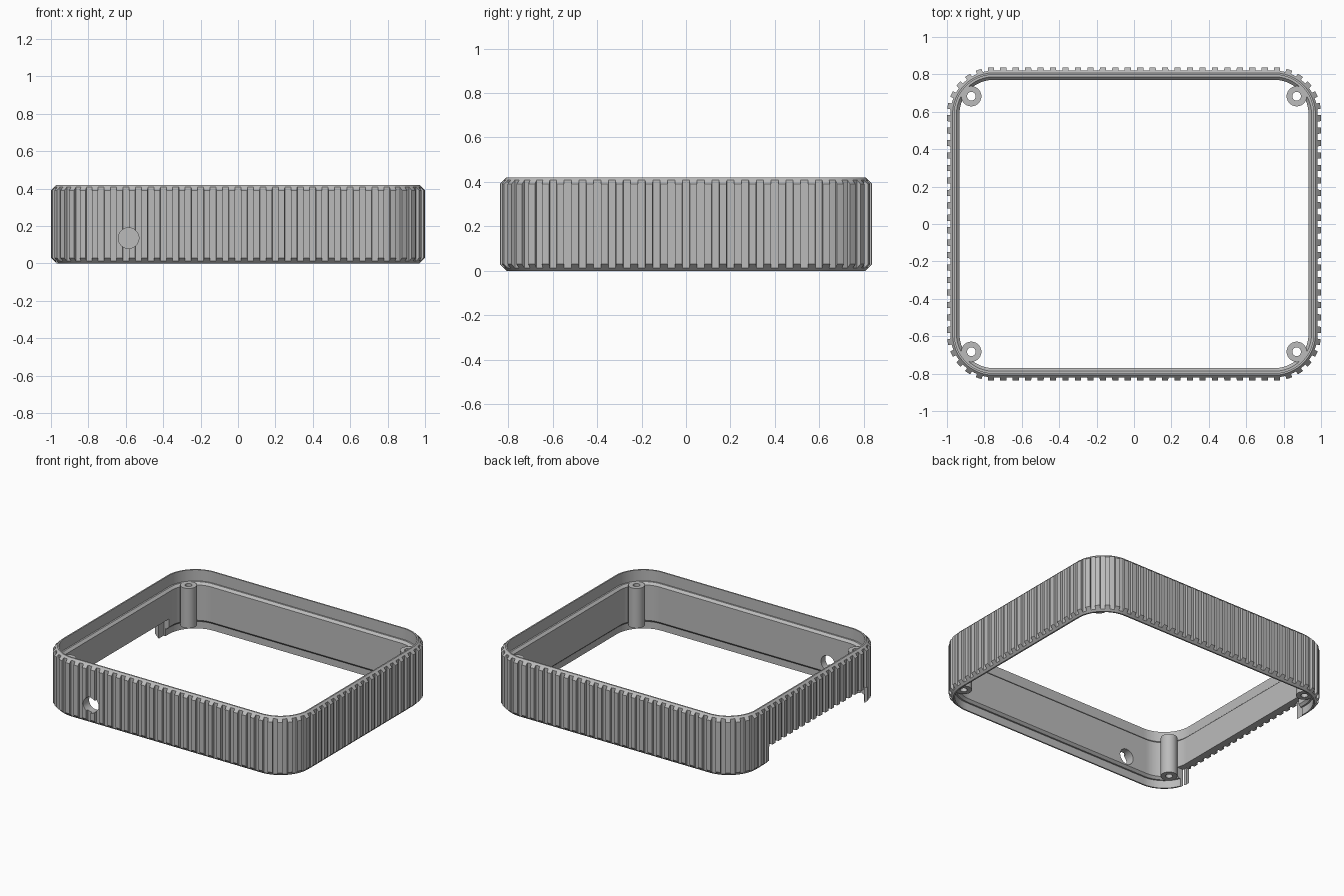
import bpy, bmesh, math
from mathutils import Vector

cube = bpy.data.objects.get("Cube")
if cube:
    bpy.data.objects.remove(cube, do_unlink=True)

# Main sizes
HX, HY, H, R = 1.0, 0.838, 0.42, 0.25
RIBS = 104
LEDGE = 0.055           # lower ledge height
LEDGE_TOP = 0.34        # upper ledge height

grey = bpy.data.materials.new("plain_grey")
grey.use_nodes = True
grey.diffuse_color = (0.5, 0.5, 0.5, 1)
grey.node_tree.nodes["Principled BSDF"].inputs["Base Color"].default_value = (0.5, 0.5, 0.5, 1)


def make_object(name, bm):
    bmesh.ops.recalc_face_normals(bm, faces=bm.faces)
    mesh = bpy.data.meshes.new(name)
    bm.to_mesh(mesh)
    bm.free()
    mesh.materials.append(grey)
    obj = bpy.data.objects.new(name, mesh)
    bpy.context.collection.objects.link(obj)
    return obj


def activate(obj):
    bpy.ops.object.select_all(action='DESELECT')
    obj.select_set(True)
    bpy.context.view_layer.objects.active = obj


def loft(name, sections):
    """Skin a closed chain of closed sections."""
    bm = bmesh.new()
    rows = [[bm.verts.new(p) for p in section] for section in sections]
    for i, row in enumerate(rows):
        nxt = rows[(i + 1) % len(rows)]
        for j in range(len(row)):
            k = (j + 1) % len(row)
            bm.faces.new((row[j], nxt[j], nxt[k], row[k]))
    return make_object(name, bm)


# Rounded rectangle walked by arc length, starting at the middle of the front
AX, AY, ARC = HX - R, HY - R, R * math.pi / 2
PERIMETER = 4 * (AX + AY + ARC)


def outline(s):
    """Point on the outer outline and its outward normal."""
    quarter = PERIMETER / 4
    q, t = divmod(s % PERIMETER, quarter)
    mirrored = q % 2 == 1
    if mirrored:
        t = quarter - t
    if t < AX:
        p, n = Vector((t, -HY)), Vector((0, -1))
    elif t < AX + ARC:
        a = (t - AX) / R
        n = Vector((math.sin(a), -math.cos(a)))
        p = Vector((AX, -AY)) + n * R
    else:
        p, n = Vector((HX, -AY + t - AX - ARC)), Vector((1, 0))
    sx = 1 if q < 2 else -1
    sy = 1 if q in (0, 3) else -1
    flip = Vector((sx, sy))
    return p * flip, n * flip


def profile(depth):
    """Wall section as offset and height; depth is the groove depth."""
    bevel, lip, ledge, wall = 0.03, -0.04, -0.051, -0.067
    step = bevel - depth
    cut = ledge - wall
    return [(-bevel, 0), (-depth, step), (-depth, H - step), (-bevel, H),
            (lip, H), (lip, LEDGE_TOP), (ledge, LEDGE_TOP), (wall, LEDGE_TOP - cut),
            (wall, LEDGE + cut), (ledge, LEDGE), (lip, LEDGE), (lip, 0)]


# Ribbed frame
pitch = PERIMETER / RIBS
eps = 0.0006
sections = []
for i in range(RIBS):
    for start, depth in ((0.25, 0.0), (0.75, 0.018)):
        for f in (0, 0.25, 0.5):
            s = (i + start + f) * pitch + (eps if f == 0 else -eps if f == 0.5 else 0)
            p, n = outline(s)
            sections.append([(*(p + n * d), z) for d, z in profile(depth)])
frame = loft("ribbed_frame", sections)


def box(name, lo, hi):
    bm = bmesh.new()
    bmesh.ops.create_cube(bm, size=1)
    for v in bm.verts:
        v.co = [a + (c + 0.5) * (b - a) for a, b, c in zip(lo, hi, v.co)]
    return make_object(name, bm)


def rod(name, x, z, radius):
    bm = bmesh.new()
    bmesh.ops.create_cone(bm, cap_ends=True, segments=48, radius1=radius, radius2=radius, depth=0.3)
    for v in bm.verts:
        v.co = (x + v.co.x, v.co.z - HY, z + v.co.y)
    return make_object(name, bm)


# Cable hole in the front wall and stepped notch in the -x wall
cutters = [rod("hole_cutter", -0.585, 0.135, 0.055),
           box("notch_cutter", (-1.1, -0.63, -0.1), (-0.90, 0.49, 0.13)),
           box("notch_step_cutter", (-0.972, -0.66, -0.1), (-0.92, 0.55, 0.13))]
for cutter in cutters:
    cutter.hide_render = True
    mod = frame.modifiers.new(cutter.name, 'BOOLEAN')
    mod.operation = 'DIFFERENCE'
    mod.solver = 'EXACT'
    mod.object = cutter
    activate(frame)
    bpy.ops.object.modifier_apply(modifier=mod.name)
    bpy.data.objects.remove(cutter, do_unlink=True)

# Screw posts in the corners
posts = []
for sx, side in ((-1, "right"), (1, "left")):
    for sy, end in ((-1, "front"), (1, "back")):
        ring = []
        for i in range(40):
            a = 2 * math.pi * i / 40
            ring.append([(sx * 0.87 + r * math.cos(a), sy * 0.683 + r * math.sin(a), z)
                         for r, z in ((0.054, LEDGE), (0.054, LEDGE_TOP),
                                      (0.023, LEDGE_TOP), (0.023, LEDGE))])
        posts.append(loft(f"{end}_{side}_screw_post", ring))

for obj in [frame] + posts:
    activate(obj)
    bpy.ops.object.shade_smooth_by_angle(angle=math.radians(25))
